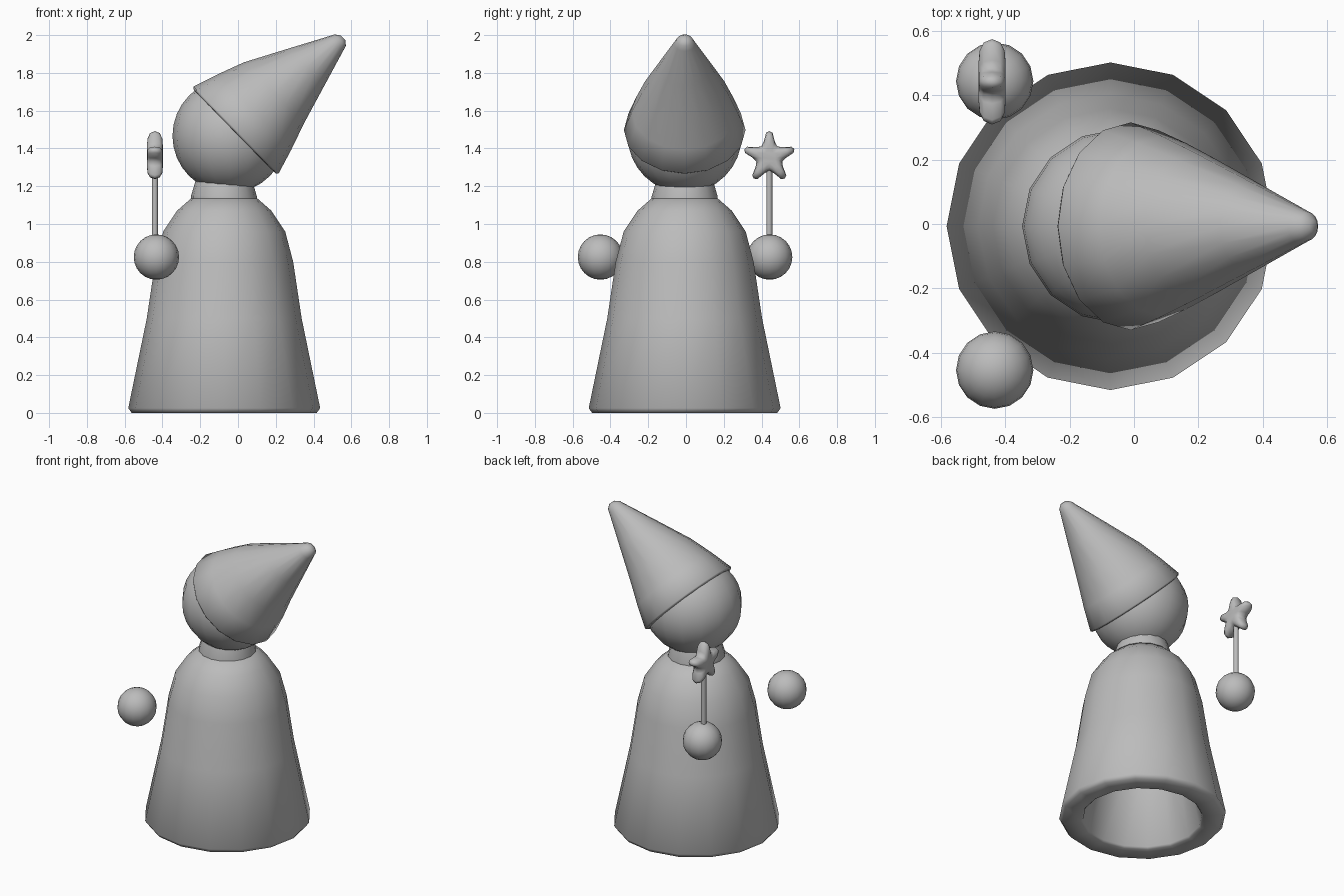
import bpy, bmesh, math
from mathutils import Vector, Matrix

if "Cube" in bpy.data.objects:
    bpy.data.objects.remove(bpy.data.objects["Cube"])

grey = bpy.data.materials.new("plain grey")
grey.diffuse_color = (0.5, 0.5, 0.5, 1)
grey.use_nodes = True
grey.node_tree.nodes["Principled BSDF"].inputs["Base Color"].default_value = grey.diffuse_color


def finish(name, bm, angle=50):
    """Turn a bmesh into a smooth-shaded object."""
    bmesh.ops.recalc_face_normals(bm, faces=bm.faces)
    me = bpy.data.meshes.new(name)
    bm.to_mesh(me)
    bm.free()
    me.materials.append(grey)
    ob = bpy.data.objects.new(name, me)
    bpy.context.collection.objects.link(ob)
    bpy.ops.object.select_all(action='DESELECT')
    ob.select_set(True)
    bpy.context.view_layer.objects.active = ob
    bpy.ops.object.shade_smooth_by_angle(angle=math.radians(angle))
    return ob


def loft(name, rings, angle=50):
    """Skin a list of point loops, closing both ends."""
    bm = bmesh.new()
    loops = [[bm.verts.new(p) for p in ring] for ring in rings]
    n = len(loops[0])
    for a, b in zip(loops, loops[1:]):
        for i in range(n):
            j = (i + 1) % n
            bm.faces.new((a[i], a[j], b[j], b[i]))
    bm.faces.new(loops[0])
    bm.faces.new(loops[-1])
    return finish(name, bm, angle)


def circle(center, r, u=Vector((1, 0, 0)), v=Vector((0, 1, 0)), n=16):
    c = Vector(center)
    return [c + r * (math.cos(t) * u + math.sin(t) * v)
            for t in (2 * math.pi * i / n for i in range(n))]


def ball(name, center, r, seg=16, rings=12):
    bm = bmesh.new()
    bmesh.ops.create_uvsphere(bm, u_segments=seg, v_segments=rings, radius=r,
                              matrix=Matrix.Translation(center))
    return finish(name, bm, 80)


CX, CY = -0.073, -0.007

# Robe: thick bell-shaped shell, open underneath (inner wall, rim, outer wall)
robe = [(0.11, 1.0), (0.18, 0.95), (0.225, 0.8), (0.27, 0.5), (0.363, 0.012),
        (0.375, 0.0), (0.49, 0.0), (0.508, 0.025), (0.41, 0.5), (0.365, 0.8),
        (0.323, 0.96), (0.25, 1.07), (0.17, 1.14)]
loft("robe", [circle((CX, CY, z), r) for r, z in robe], 65)

# Neck collar, leaning slightly
lean = Vector((1, 0, -0.035)).normalized()
loft("collar", [circle((CX, CY, z), r, lean) for r, z in
                [(0.175, 1.13), (0.175, 1.145), (0.153, 1.22)]])

# Head
ball("head", (-0.045, CY, 1.467), 0.302, 16, 16)

# Pointed hat: tilted to the side, tip drooping a little
axis = Vector((0.715, 0, 0.70)).normalized()
side = Vector((-axis.z, 0, axis.x))
across = Vector((0, 1, 0))
base = Vector((-0.013, CY, 1.495))
hat = [(-0.008, 0, 0.302), (-0.006, 0, 0.314), (0.004, 0, 0.322), (0.14, 0, 0.279),
       (0.284, 0, 0.227), (0.50, -0.022, 0.138), (0.70, -0.043, 0.055),
       (0.73, -0.046, 0.043), (0.75, -0.048, 0.018)]
loft("hat", [circle(base + axis * a + side * s, r, side, across)
             for a, s, r in hat], 70)

# Hands
for name, y in (("front_hand", -0.453), ("back_hand", 0.443)):
    ball(name, (-0.432, y, 0.825), 0.12)

# Wand stick
loft("wand_stick", [circle((-0.44, 0.441, z), 0.016, n=12) for z in (0.85, 1.30)])

# Puffy five-pointed star, facing sideways
star = []
for k in range(5):
    a = math.pi / 2 + k * math.tau / 5
    for da, r in ((-0.36, 0.086), (-0.13, 0.131), (0, 0.139), (0.13, 0.131),
                  (0.36, 0.086), (math.pi / 5, 0.072)):
        star.append((r * math.cos(a + da), r * math.sin(a + da)))
layers = [(-0.042, 0.45), (-0.039, 0.72), (-0.026, 0.92), (0, 1.0),
          (0.026, 0.92), (0.039, 0.72), (0.042, 0.45)]
loft("wand_star", [[Vector((-0.44 + x, 0.441 + s * y, 1.353 + s * z)) for y, z in star]
                   for x, s in layers], 80)
